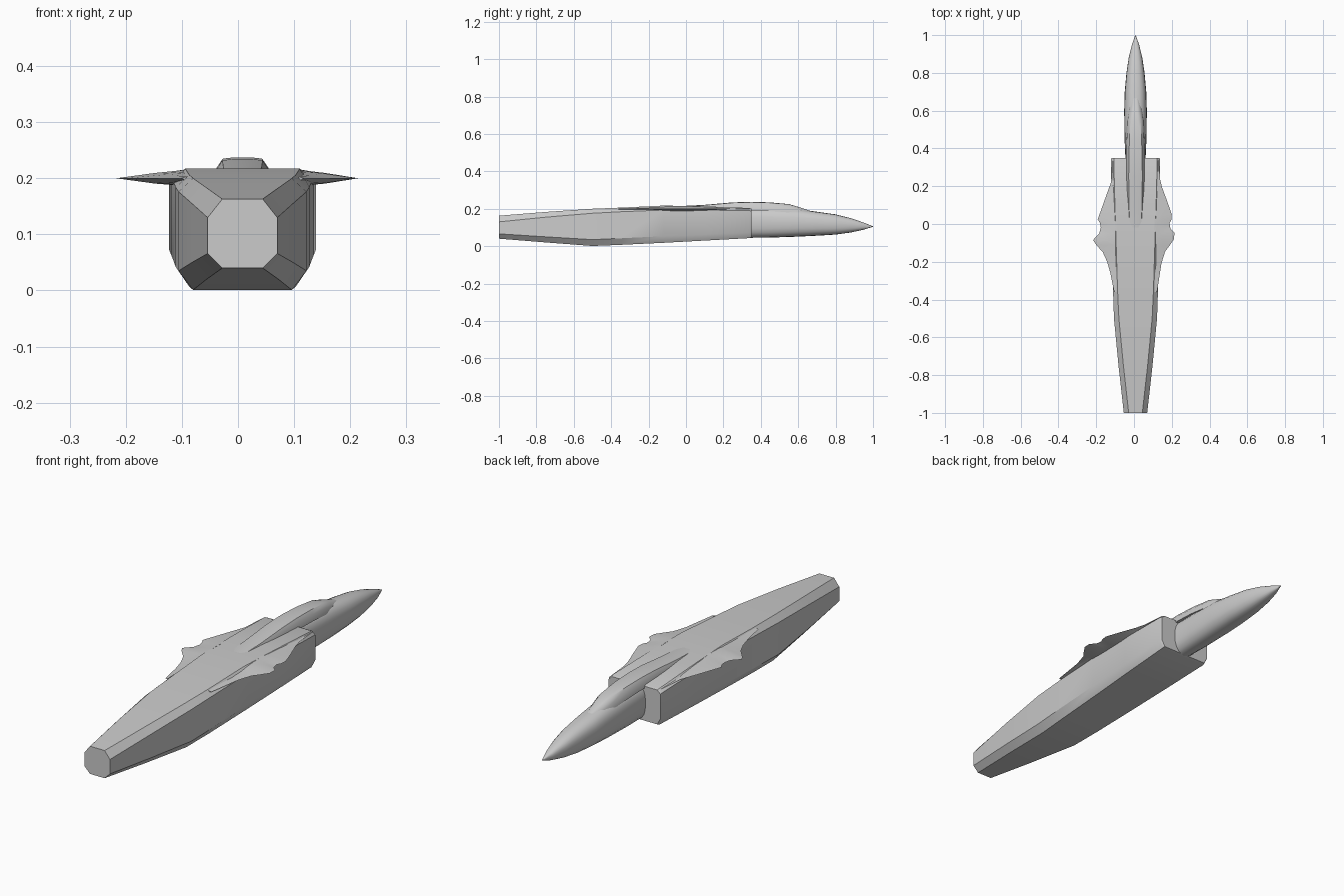
import bpy, bmesh, math

if "Cube" in bpy.data.objects:
    bpy.data.objects.remove(bpy.data.objects["Cube"], do_unlink=True)

CX = 0.008  # lengthwise axis sits slightly off centre

grey = bpy.data.materials.new("airframe grey")
grey.use_nodes = True
colour = (0.6, 0.6, 0.6, 1)
grey.diffuse_color = colour
grey.node_tree.nodes["Principled BSDF"].inputs["Base Color"].default_value = colour


def finish(name, bm, angle=30):
    bmesh.ops.remove_doubles(bm, verts=bm.verts, dist=0.0002)
    bmesh.ops.recalc_face_normals(bm, faces=bm.faces)
    mesh = bpy.data.meshes.new(name)
    bm.to_mesh(mesh)
    bm.free()
    ob = bpy.data.objects.new(name, mesh)
    bpy.context.collection.objects.link(ob)
    mesh.materials.append(grey)
    bpy.ops.object.select_all(action="DESELECT")
    ob.select_set(True)
    bpy.context.view_layer.objects.active = ob
    bpy.ops.object.shade_smooth_by_angle(angle=math.radians(angle))
    return ob


def loft(name, rings, angle=30):
    """Skin a list of equal closed rings and cap both ends."""
    bm = bmesh.new()
    loops = [[bm.verts.new(p) for p in ring] for ring in rings]
    n = len(loops[0])
    for a, b in zip(loops, loops[1:]):
        for i in range(n):
            j = (i + 1) % n
            bm.faces.new((a[i], a[j], b[j], b[i]))
    bm.faces.new(loops[0])
    bm.faces.new(loops[-1])
    return finish(name, bm, angle)


def chamfered(y, half, low, high, cut_x, cut_low, cut_high):
    """Box section with four cut corners."""
    side = [(half - cut_x, low), (half, low + cut_low),
            (half, high - cut_high), (half - cut_x, high)]
    pts = side + [(-x, z) for x, z in reversed(side)]
    return [(CX + x, y, z) for x, z in pts]


def rounded(y, half, low, high, power=0.8, n=20):
    """Superellipse section."""
    mid, tall = (low + high) / 2, (high - low) / 2
    ring = []
    for i in range(n):
        c, s = math.cos(i * math.tau / n), math.sin(i * math.tau / n)
        ring.append((CX + half * math.copysign(abs(c) ** power, c), y,
                     mid + tall * math.copysign(abs(s) ** power, s)))
    return ring


# Main body: octagonal tail growing into the boxy intake section
body = [(-1, .062, .040, .163, .026, .026, .033),
        (-.75, .090, .020, .183, .026, .030, .028),
        (-.5, .114, .001, .200, .026, .034, .024),
        (-.35, .119, .007, .206, .024, .035, .022),
        (-.12, .123, .018, .217, .021, .035, .024),
        (.1, .127, .030, .213, .018, .033, .020),
        (.34, .131, .043, .204, .016, .030, .014),
        (.35, .127, .047, .200, .016, .028, .014)]
loft("main_body", [chamfered(*s) for s in body])

# Forward fuselage and pointed nose
nose = [(.2, .056, .040, .205), (.36, .054, .045, .205), (.45, .058, .046, .205),
        (.6, .060, .051, .198), (.7, .057, .056, .184), (.8, .048, .062, .170),
        (.88, .036, .073, .150), (.95, .019, .088, .126), (1, .001, .104, .106)]
loft("nose", [rounded(*s) for s in nose], 45)

# Canopy and the spine fairing behind it: (y, half base, half top, top height)
canopy = [(-.06, .040, .030, .213), (.1, .043, .034, .221), (.25, .046, .036, .234),
          (.35, .046, .035, .237), (.45, .045, .032, .234), (.55, .041, .027, .225),
          (.6, .034, .020, .210), (.67, .024, .012, .187)]
rings = []
for y, base, top, high in canopy:
    side = [(base + .004, high - .045), (base, high - .018), (top, high - .002),
            (top * .5, high)]
    pts = side + [(-x, z) for x, z in reversed(side)]
    rings.append([(CX + x, y, z) for x, z in pts])
loft("canopy_spine", rings, 40)

# Wing roots: thin blades with a ragged broken outer edge
left_edge = [(.128, .34), (.137, .24), (.150, .19), (.176, .12), (.200, .05),
             (.197, .02), (.188, .005), (.193, -.025), (.214, -.045), (.212, -.08),
             (.188, -.115), (.165, -.145), (.145, -.21), (.122, -.36)]
right_edge = [(-.112, .34), (-.122, .22), (-.140, .17), (-.165, .10), (-.192, .025),
              (-.180, .005), (-.176, -.02), (-.184, -.05), (-.217, -.085),
              (-.200, -.11), (-.165, -.15), (-.142, -.20), (-.125, -.26), (-.105, -.36)]
for name, edge, root in (("left_wing_root", left_edge, .108),
                         ("right_wing_root", right_edge, -.092)):
    rings = []
    last = len(edge) - 1
    for i, (x, y) in enumerate(edge):
        bulge = math.sin(math.pi * i / last)
        shoulder = root + (x - root) * 0.45
        rings.append([(x, y, .200), (shoulder, y, .201 + .009 * bulge),
                      (root, y, .203 + .013 * bulge), (root, y, .186),
                      (shoulder, y, .199 - .009 * bulge)])
    loft(name, rings, 25)
